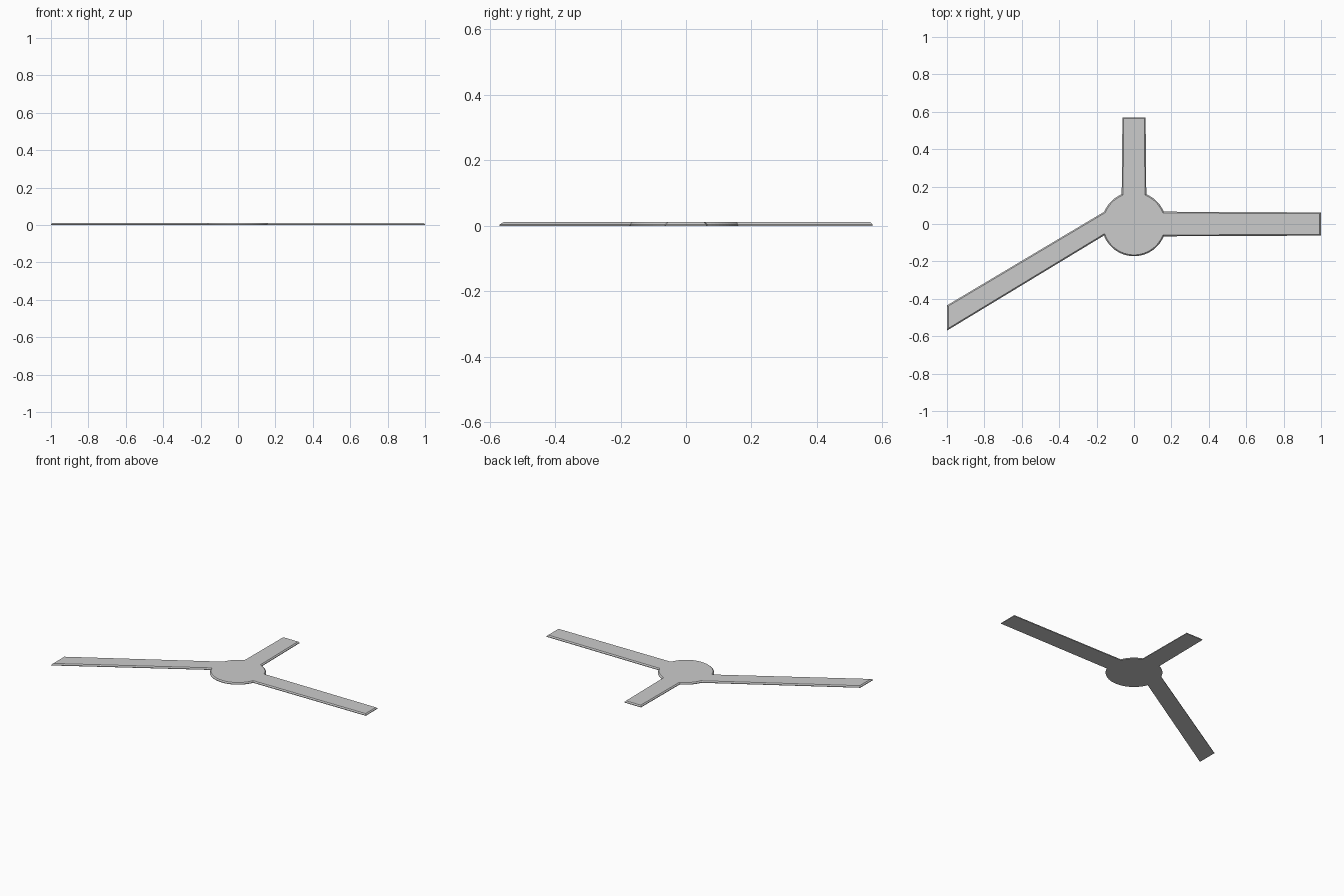
import bpy, bmesh
from math import cos, sin, radians

if "Cube" in bpy.data.objects:
    bpy.data.objects.remove(bpy.data.objects["Cube"])

HUB_R = 0.172      # round centre
HEIGHT = 0.011     # slab thickness
BEVEL = 0.007      # sloped top rim


def arc(start, end, steps):
    return [(HUB_R * cos(radians(start + (end - start) * i / steps)),
             HUB_R * sin(radians(start + (end - start) * i / steps)))
            for i in range(steps + 1)]


# Outline, counter-clockwise: three hub arcs joined by the arm ends
outline = (
    [(1.0, -0.062), (1.0, 0.062)]            # right arm
    + arc(22.5, 67.5, 10)
    + [(0.062, 0.57), (-0.062, 0.57)]        # back arm
    + arc(112.5, 157.5, 10)
    + [(-1.0, -0.435), (-1.0, -0.57)]        # slanted left arm
    + arc(201, 337.5, 30)
)

bm = bmesh.new()
base = bm.faces.new([bm.verts.new((x, y, 0)) for x, y in outline])

# Raise the slab
ext = bmesh.ops.extrude_face_region(bm, geom=[base], use_keep_orig=True)
top_verts = [g for g in ext["geom"] if isinstance(g, bmesh.types.BMVert)]
bmesh.ops.translate(bm, verts=top_verts, vec=(0, 0, HEIGHT))
bmesh.ops.recalc_face_normals(bm, faces=bm.faces)

# Chamfer the upper rim
rim = [e for e in bm.edges if all(v.co.z > HEIGHT / 2 for v in e.verts)]
bmesh.ops.bevel(bm, geom=rim, offset=BEVEL, segments=1, affect='EDGES')
bmesh.ops.recalc_face_normals(bm, faces=bm.faces)

mesh = bpy.data.meshes.new("three_way_junction")
bm.to_mesh(mesh)
bm.free()
obj = bpy.data.objects.new("three_way_junction", mesh)
bpy.context.collection.objects.link(obj)
